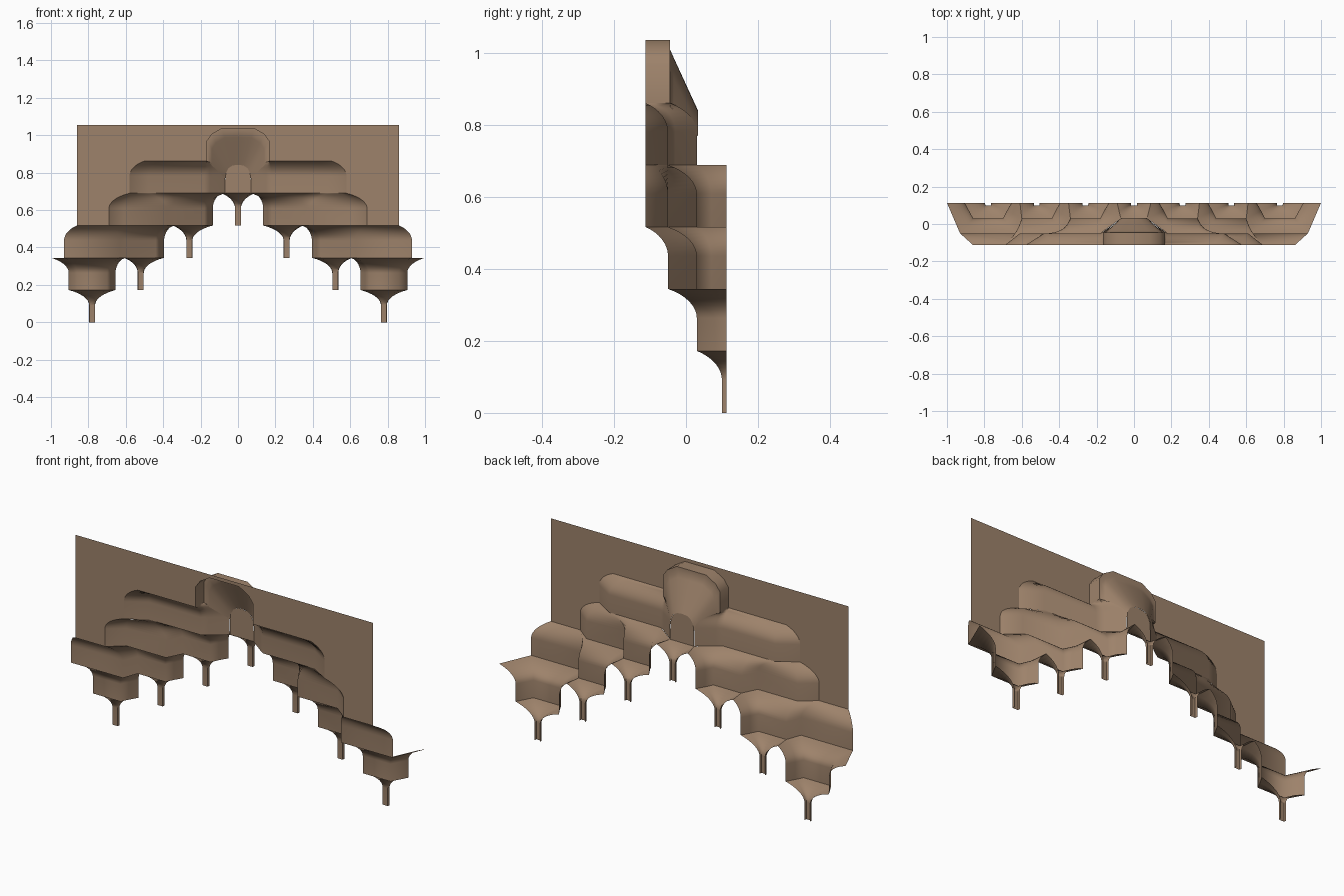
import bpy, bmesh, math

cube = bpy.data.objects.get("Cube")
if cube:
    bpy.data.objects.remove(cube)

STEP = 0.1725          # height of one tier
BACK, FRONT = 0.113, -0.113

stone = bpy.data.materials.new("warm brown stone")
stone.use_nodes = True
colour = (0.34, 0.225, 0.146, 1)
stone.diffuse_color = colour
stone.node_tree.nodes["Principled BSDF"].inputs["Base Color"].default_value = colour

# Corbel profile: upright wall, then a cove sweeping outward (offset, height)
END = math.radians(58)
COVE = [(0, 0)] + [((1 - math.cos(a)) / (1 - math.cos(END)),
                    0.53 + 0.47 * math.sin(a) / math.sin(END))
                   for a in (END * i / 8 for i in range(9))]


def make(name, rows=None, polygon=None, mirror=True, smooth=True):
    """Skin rows of points, or fill one polygon, and mirror it across x."""
    bm = bmesh.new()
    if polygon:
        bm.faces.new([bm.verts.new(p) for p in polygon])
    else:
        grid = [[bm.verts.new(p) for p in row] for row in rows]
        for low, high in zip(grid, grid[1:]):
            for i in range(len(low) - 1):
                bm.faces.new((low[i], low[i + 1], high[i + 1], high[i]))
    bmesh.ops.remove_doubles(bm, verts=bm.verts, dist=0.0005)
    if not polygon:
        bmesh.ops.recalc_face_normals(bm, faces=bm.faces)
    mesh = bpy.data.meshes.new(name)
    bm.to_mesh(mesh)
    bm.free()
    mesh.materials.append(stone)
    obj = bpy.data.objects.new(name, mesh)
    bpy.context.collection.objects.link(obj)
    if mirror:
        mod = obj.modifiers.new("mirror", 'MIRROR')
        mod.merge_threshold = 0.001
    if smooth:
        bpy.ops.object.select_all(action='DESELECT')
        obj.select_set(True)
        bpy.context.view_layer.objects.active = obj
        bpy.ops.object.shade_smooth_by_angle(angle=math.radians(75))
    return obj


def corbel(name, base, top, z, mirror=True):
    """Rise from one plan line to the next along the cove profile."""
    rows = [[(a[0] + (b[0] - a[0]) * f, a[1] + (b[1] - a[1]) * f, z + STEP * h)
             for a, b in zip(base, top)] for f, h in COVE]
    make(name, rows, mirror=mirror)


# Plan lines of the walls, from outside to centre
wall_1 = [(.905, BACK), (.86, .03), (.70, .03), (.68, .07), (.655, BACK)]
top_1 = [(1.0, BACK), (.93, -.05), (.63, -.05), (.60, .03), (.61, BACK)]
wall_2 = [(.93, -.05), (.63, -.05), (.60, .03), (.44, .03), (.42, .07), (.395, BACK)]
top_2 = [(.86, FRONT), (.69, FRONT), (.61, -.05), (.38, -.05), (.34, .03), (.35, BACK)]
wall_3 = [(.69, FRONT), (.61, -.05), (.38, -.05), (.34, .03),
          (.18, .03), (.16, .07), (.135, BACK)]
top_3 = [(.58, FRONT), (.55, -.095), (.48, -.05), (.35, -.05),
         (.18, -.05), (.07, .03), (.09, BACK)]
wall_4 = [(.58, FRONT), (.48, -.05), (.18, -.05), (.15, -.03), (.07, .03)]
top_4 = [(.50, FRONT), (.42, FRONT), (.165, FRONT), (.165, -.08), (.165, -.045)]

for i, (base, top) in enumerate([(wall_1, top_1), (wall_2, top_2),
                                 (wall_3, top_3), (wall_4, top_4)], 1):
    corbel(f"tier_{i}", base, top, i * STEP)

# Hanging pendants, each one tier higher than its outer neighbour
pendant_tops = [
    wall_1,
    [(.61, BACK), (.60, .03), (.44, .03), (.42, .07), (.395, BACK)],
    [(.35, BACK), (.34, .03), (.18, .03), (.16, .07), (.135, BACK)],
    [(.09, BACK), (.07, .03), (-.07, .03), (-.08, .07), (-.09, BACK)],
]
for i, top in enumerate(pendant_tops):
    x = 0.26 * (3 - i)
    stem = [(x + dx, y) for dx, y in
            ((.016, BACK), (.015, .1), (-.015, .1), (-.0155, .105), (-.016, BACK))]
    corbel(f"pendant_{i + 1}", stem, top, i * STEP, mirror=i < 3)

# Crowning hood: flared half cone from a small arch to the faceted outline
LEVEL = 4 * STEP
arch = [(.068, .77), (.064, .80), (.05, .825), (.03, .838), (0, .842)]
rim = [(.165, 5 * STEP), (.165, .97), (.14, 1.005), (.085, 1.037), (0, 1.037)]
flare = []
for i in range(9):
    f = i / 8
    y = .033 - .078 * min(1, f * 1.15)
    flare.append([(p[0] + (q[0] - p[0]) * f, y, p[1] + (q[1] - p[1]) * f)
                  for p, q in zip(arch, rim)])
make("hood_flare", flare)
make("hood_rim", [[(x, y, z) for x, z in rim] for y in (-.045, FRONT)])

# Flat arched panel at the back of the hood
panel = [(.07, LEVEL)] + arch
panel += [(-x, z) for x, z in reversed(panel[:-1])]
make("hood_panel", polygon=[(x, .032, z) for x, z in panel], mirror=False, smooth=False)


# Facing wall, cut to the stepped outline of the vault
def edge(a, b, z):
    return [(a + (b - a) * f, z + STEP * h) for f, h in COVE]


outline = [(0, 1.055), (.86, 1.055), (.86, 3 * STEP)]
outline += edge(.69, .58, 3 * STEP) + edge(.58, .50, 4 * STEP)[1:] + rim
make("facing_wall", polygon=[(x, FRONT, z) for x, z in reversed(outline)], smooth=False)
